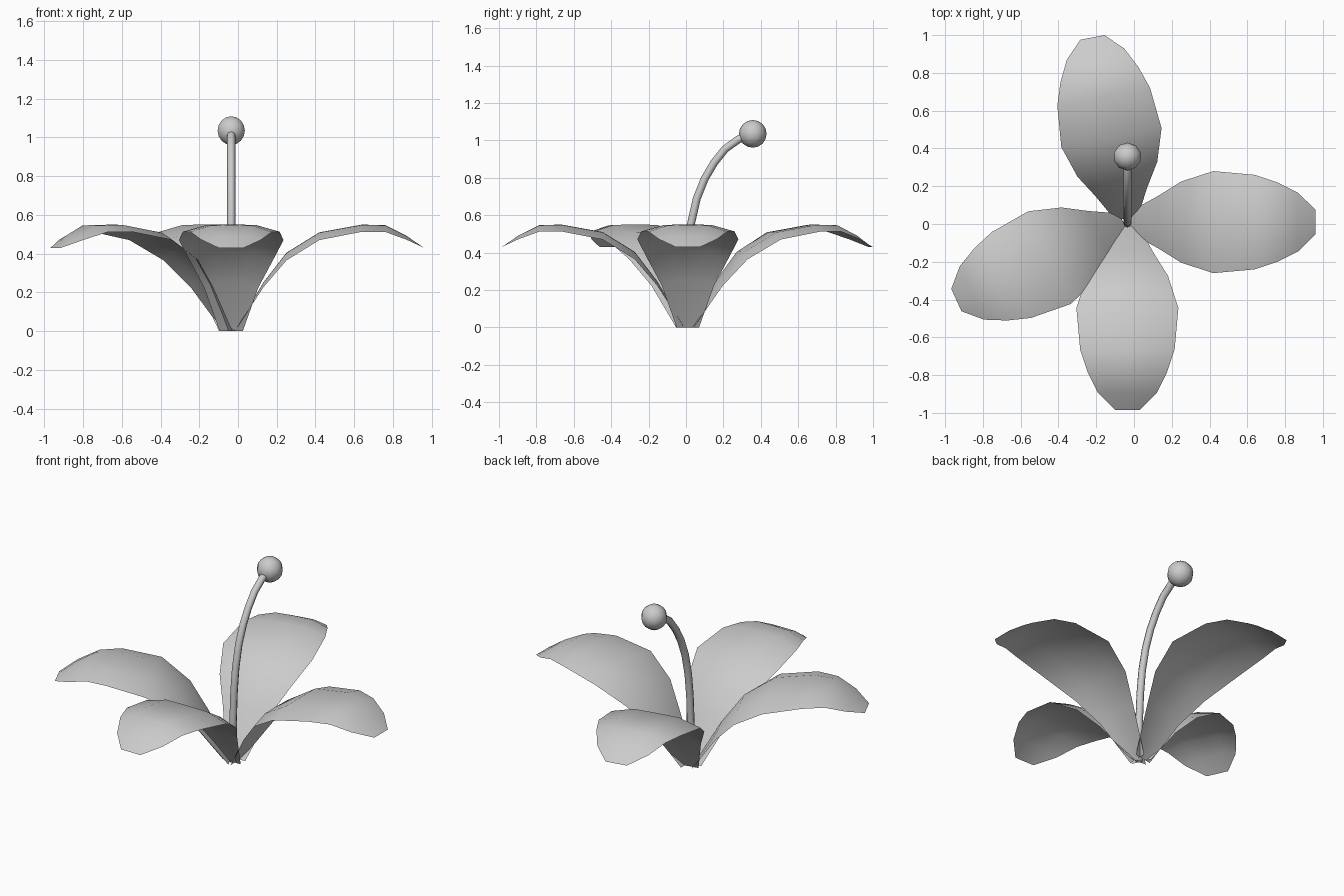
import bpy, bmesh, math
from mathutils import Matrix, Vector

if "Cube" in bpy.data.objects:
    bpy.data.objects.remove(bpy.data.objects["Cube"])

CENTRE = Vector((-0.035, 0.01, 0.0))

# petal rows: distance from centre, half width, height, droop of the side edges
ROWS = [(0.02, 0.06, 0.0, 0.0), (0.165, 0.14, 0.25, 0.025),
        (0.285, 0.215, 0.405, 0.04), (0.455, 0.27, 0.51, 0.04),
        (0.675, 0.25, 0.55, 0.037), (0.795, 0.21, 0.547, 0.035),
        (0.905, 0.155, 0.492, 0.02), (0.995, 0.065, 0.43, 0.0)]
COLS = [(-1, 1), (-0.5, 0.04), (0, 0), (0.5, 0.04), (1, 1)]


def finish(name, bm):
    mesh = bpy.data.meshes.new(name)
    bm.to_mesh(mesh)
    bm.free()
    for p in mesh.polygons:
        p.use_smooth = True
    obj = bpy.data.objects.new(name, mesh)
    bpy.context.collection.objects.link(obj)
    return obj


def petal(name, angle):
    bm = bmesh.new()
    grid = [[bm.verts.new((u, w * c, z - d * k)) for c, k in COLS]
            for u, w, z, d in ROWS]
    for a, b in zip(grid, grid[1:]):
        for i in range(len(COLS) - 1):
            bm.faces.new((a[i], b[i], b[i + 1], a[i + 1]))
    bm.transform(Matrix.Translation(CENTRE) @ Matrix.Rotation(math.radians(angle), 4, 'Z'))
    return finish(name, bm)


# four arching petals
for name, angle in (("petal_right", 0), ("petal_back", 100.7),
                    ("petal_left", 204.5), ("petal_front", 270)):
    petal(name, angle)

# curved pistil stalk: rings swept along a path in the y-z plane
PATH = [(0.0, 0.0), (0.003, 0.25), (0.012, 0.42), (0.028, 0.56), (0.058, 0.69),
        (0.1, 0.795), (0.15, 0.88), (0.21, 0.955), (0.28, 1.005), (0.35, 1.035)]
SIDES, RADIUS = 8, 0.021
bm = bmesh.new()
rings = []
for i, (y, z) in enumerate(PATH):
    y0, z0 = PATH[max(i - 1, 0)]
    y1, z1 = PATH[min(i + 1, len(PATH) - 1)]
    normal = Vector((0, z1 - z0, y0 - y1)).normalized()
    ring = []
    for s in range(SIDES):
        t = 2 * math.pi * s / SIDES
        offset = Vector((math.cos(t), 0, 0)) + normal * math.sin(t)
        ring.append(bm.verts.new(Vector((CENTRE.x, y, z)) + offset * RADIUS))
    rings.append(ring)
for a, b in zip(rings, rings[1:]):
    for s in range(SIDES):
        n = (s + 1) % SIDES
        bm.faces.new((a[s], a[n], b[n], b[s]))
bm.faces.new(rings[0][::-1])
bm.faces.new(rings[-1])
finish("pistil_stalk", bm)

# round pistil tip
bm = bmesh.new()
bmesh.ops.create_uvsphere(bm, u_segments=10, v_segments=8, radius=0.074,
                          matrix=Matrix.Translation((CENTRE.x, 0.357, 1.035)))
finish("pistil_tip", bm)
